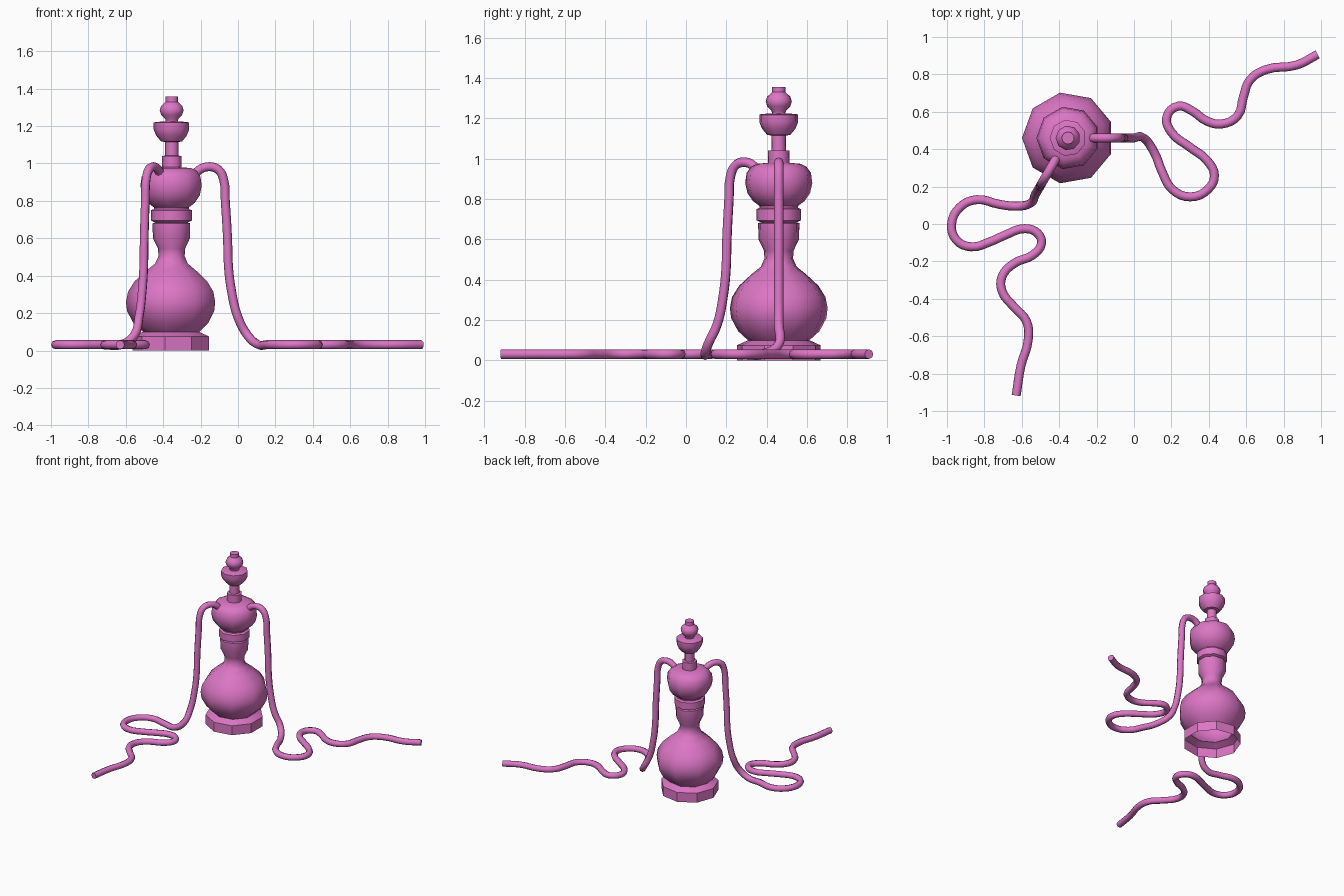
import bpy, bmesh
from math import sin, cos, pi, radians

if "Cube" in bpy.data.objects:
    bpy.data.objects.remove(bpy.data.objects["Cube"])

CX, CY = -0.353, 0.46
SIDES = 9

mat = bpy.data.materials.new("orchid_pink")
mat.diffuse_color = (0.72, 0.18, 0.56, 1)
mat.use_nodes = True
mat.node_tree.nodes["Principled BSDF"].inputs["Base Color"].default_value = mat.diffuse_color


def finish(ob, angle):
    ob.data.materials.clear()
    ob.data.materials.append(mat)
    bpy.ops.object.select_all(action='DESELECT')
    ob.select_set(True)
    bpy.context.view_layer.objects.active = ob
    bpy.ops.object.shade_smooth_by_angle(angle=radians(angle))


def lathe(name, profile, cap_top=False, angle=42):
    """Nine-sided turned part from (radius, height) pairs, bottom to top."""
    bm = bmesh.new()
    rings = []
    for r, z in profile:
        rings.append([bm.verts.new((CX + r * cos(pi + 2 * pi * i / SIDES),
                                    CY + r * sin(pi + 2 * pi * i / SIDES), z))
                      for i in range(SIDES)])
    for a, b in zip(rings, rings[1:]):
        for i in range(SIDES):
            j = (i + 1) % SIDES
            bm.faces.new((a[i], a[j], b[j], b[i]))
    if cap_top:
        bm.faces.new(rings[-1])
    me = bpy.data.meshes.new(name)
    bm.to_mesh(me)
    bm.free()
    ob = bpy.data.objects.new(name, me)
    bpy.context.collection.objects.link(ob)
    finish(ob, angle)


def hose(name, angle, floor_path):
    """Round tube: shared arch and drop from the bulb, then its own floor path."""
    drop = [(.11, .925), (.145, .965), (.20, .983), (.25, .965), (.277, .91), (.285, .80),
            (.297, .60), (.302, .45), (.318, .32), (.352, .18), (.405, .08)]
    pts = [(CX + d * cos(radians(angle)), CY + d * sin(radians(angle)), z) for d, z in drop]
    pts += [(x, y, .031) for x, y in floor_path]
    cu = bpy.data.curves.new(name, 'CURVE')
    cu.dimensions = '3D'
    cu.resolution_u = 4
    cu.bevel_depth = .024
    cu.bevel_resolution = 2
    cu.use_fill_caps = True
    sp = cu.splines.new('BEZIER')
    sp.bezier_points.add(len(pts) - 1)
    for bp, co in zip(sp.bezier_points, pts):
        bp.co = co
        bp.handle_left_type = bp.handle_right_type = 'AUTO'
    ob = bpy.data.objects.new(name, cu)
    bpy.context.collection.objects.link(ob)
    bpy.ops.object.select_all(action='DESELECT')
    ob.select_set(True)
    bpy.context.view_layer.objects.active = ob
    bpy.ops.object.convert(target='MESH')
    finish(bpy.context.view_layer.objects.active, 50)


# Foot and water vase
lathe("base", [(.21, 0), (.21, .075), (.155, .10)], angle=30)
lathe("vase", [(.155, .10), (.205, .145), (.24, .21), (.246, .26), (.235, .315), (.20, .37),
               (.14, .425), (.09, .465), (.072, .505), (.075, .545), (.102, .60),
               (.104, .68), (.09, .685)])

# Collar ring and bulb that carries the hoses
lathe("collar", [(.09, .685), (.113, .695), (.113, .75), (.096, .757), (.096, .77)])
lathe("bulb", [(.096, .765), (.13, .79), (.158, .83), (.169, .88), (.162, .93),
               (.14, .96), (.11, .975), (.054, .98)], angle=50)

# Stem, bowl and finial
lathe("stem", [(.054, .975), (.054, 1.04), (.036, 1.042), (.036, 1.115)])
lathe("bowl", [(.036, 1.115), (.058, 1.118), (.085, 1.15), (.098, 1.183),
               (.098, 1.218), (.088, 1.222), (.034, 1.225)])
lathe("finial", [(.034, 1.22), (.036, 1.238), (.058, 1.26), (.066, 1.285), (.058, 1.308),
                 (.034, 1.33), (.034, 1.357)], cap_top=True)

# Two hoses
hose("right_hose", 0, [
    (.11, .38), (.15, .28), (.205, .185), (.30, .145), (.395, .185), (.43, .26),
    (.39, .34), (.30, .41), (.20, .49), (.175, .57), (.235, .63), (.31, .605),
    (.39, .55), (.47, .535), (.555, .58), (.585, .68), (.62, .77), (.705, .825),
    (.87, .85), (.982, .907)])
hose("left_hose", -120, [
    (-.625, .095), (-.72, .105), (-.84, .13), (-.93, .09), (-.975, 0), (-.95, -.085),
    (-.87, -.122), (-.77, -.095), (-.69, -.06), (-.585, -.025), (-.515, -.05),
    (-.495, -.105), (-.54, -.165), (-.64, -.21), (-.705, -.28), (-.705, -.36),
    (-.645, -.44), (-.575, -.52), (-.565, -.615), (-.605, -.76), (-.63, -.917)])
